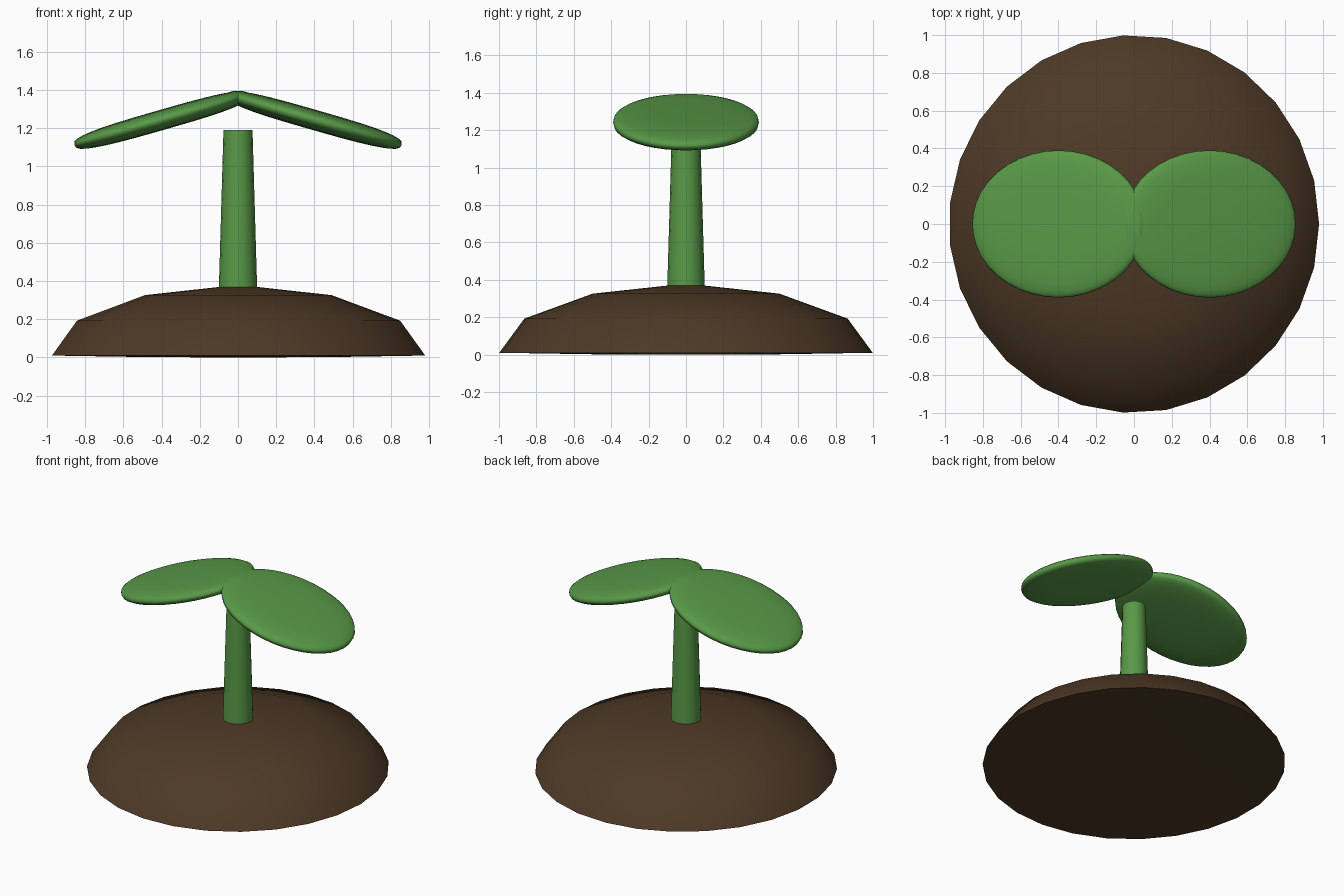
import bpy, math

if "Cube" in bpy.data.objects:
    bpy.data.objects.remove(bpy.data.objects["Cube"])


def material(name, rgb):
    m = bpy.data.materials.new(name)
    m.diffuse_color = (*rgb, 1)
    m.use_nodes = True
    m.node_tree.nodes["Principled BSDF"].inputs["Base Color"].default_value = m.diffuse_color
    return m


brown = material("soil brown", (0.076, 0.041, 0.019))
green = material("leaf green", (0.098, 0.32, 0.063))


def lathe(name, profile, sides, mat, smooth_angle):
    """Spin (radius, z) points around z; zero radius makes a pole."""
    verts, rings, faces = [], [], []
    for r, z in profile:
        n = 1 if r < 1e-6 else sides
        rings.append([len(verts) + i for i in range(n)])
        for i in range(n):
            a = 2 * math.pi * i / sides
            verts.append((r * math.cos(a), r * math.sin(a), z))
    for lo, hi in zip(rings, rings[1:]):
        for i in range(sides):
            j = (i + 1) % sides
            quad = [lo[i % len(lo)], lo[j % len(lo)], hi[j % len(hi)], hi[i % len(hi)]]
            faces.append(list(dict.fromkeys(quad)))
    mesh = bpy.data.meshes.new(name)
    mesh.from_pydata(verts, [], faces)
    mesh.materials.append(mat)
    ob = bpy.data.objects.new(name, mesh)
    bpy.context.collection.objects.link(ob)
    bpy.ops.object.select_all(action='DESELECT')
    ob.select_set(True)
    bpy.context.view_layer.objects.active = ob
    bpy.ops.object.shade_smooth_by_angle(angle=math.radians(smooth_angle))
    return ob


# Soil mound: low dome with a nearly flat underside
dome = [(math.cos(math.radians(a)), 0.01 + 0.365 * math.sin(math.radians(a))) for a in (0, 30, 60)]
mound = lathe("soil_mound", [(0, 0), (0.5, 0.002)] + dome + [(0, 0.38)], 27, brown, 45)
mound.scale = (0.98, 1, 1)

# Tapered stem
lathe("stem", [(0, 0.3), (0.102, 0.3), (0.076, 1.19), (0, 1.19)], 16, green, 40)

# Two drooping oval leaves: flattened discs with rounded rims
steps = 16
leaf_profile = []
for i in range(steps + 1):
    t = -math.pi / 2 + math.pi * i / steps
    c, s = math.cos(t), math.sin(t)
    leaf_profile.append((abs(c) ** (2 / 3), math.copysign(abs(s) ** (2 / 3), s)))
leaf_profile[0], leaf_profile[-1] = (0, -1), (0, 1)
for side, label in ((-1, "left"), (1, "right")):
    leaf = lathe(label + "_leaf", leaf_profile, 40, green, 60)
    leaf.scale = (0.475, 0.39, 0.053)
    leaf.rotation_euler = (0, side * math.radians(16), 0)
    leaf.location = (side * 0.4, 0, 1.243)
